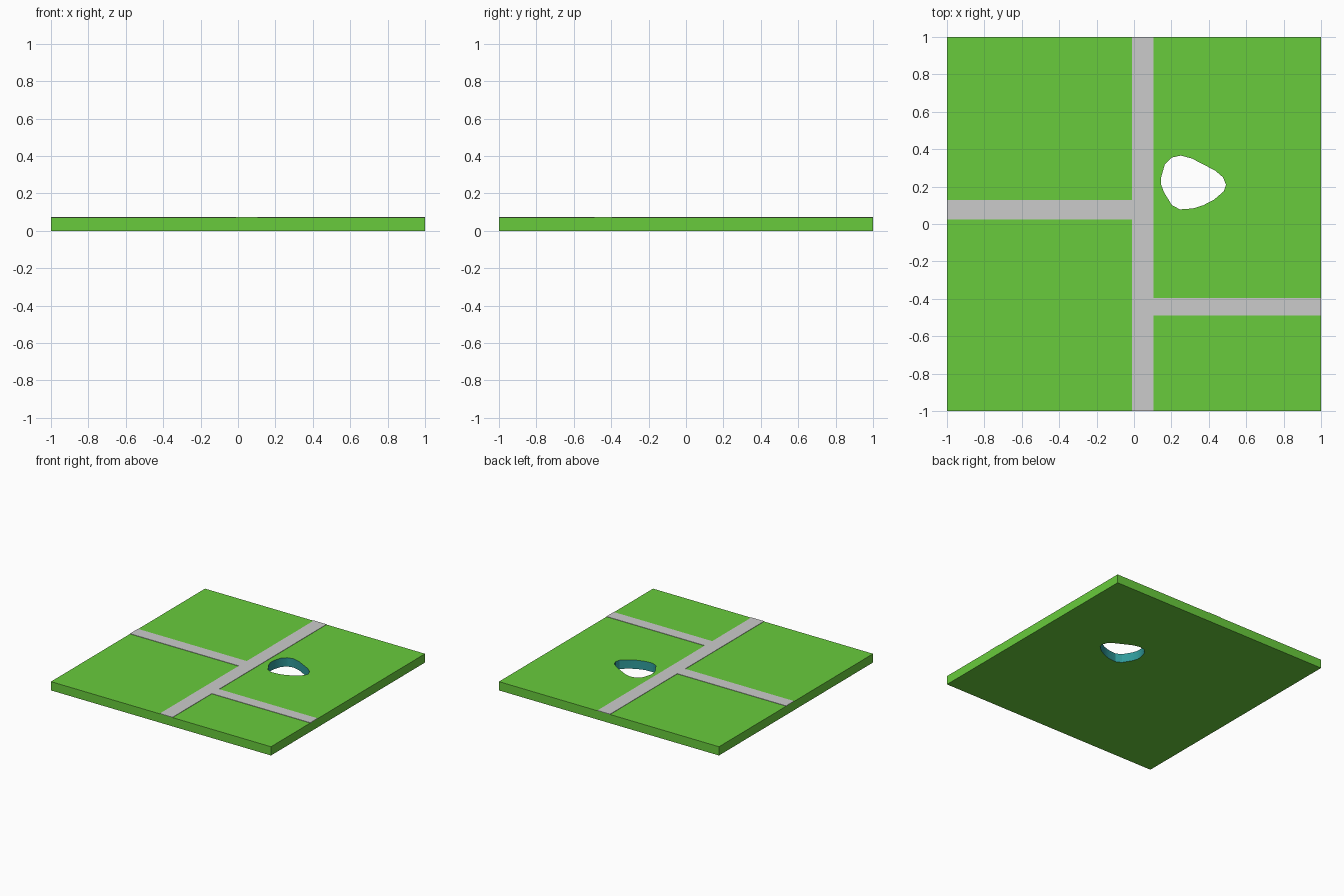
import bpy, bmesh

if "Cube" in bpy.data.objects:
    bpy.data.objects.remove(bpy.data.objects["Cube"])

TOP = 0.072      # lawn height
PATH_TOP = 0.075 # paths sit just above the lawn


def material(name, rgb):
    m = bpy.data.materials.new(name)
    m.diffuse_color = (*rgb, 1)
    m.use_nodes = True
    m.node_tree.nodes["Principled BSDF"].inputs["Base Color"].default_value = m.diffuse_color
    return m


def add_object(name, bm, mats=()):
    me = bpy.data.meshes.new(name)
    bm.to_mesh(me)
    bm.free()
    for m in mats:
        me.materials.append(m)
    ob = bpy.data.objects.new(name, me)
    bpy.context.collection.objects.link(ob)
    return ob


def loop(bm, pts):
    vs = [bm.verts.new((x, y, 0)) for x, y in pts]
    return [bm.edges.new((a, b)) for a, b in zip(vs, vs[1:] + vs[:1])]


def path(name, x0, x1, y0, y1):
    bm = bmesh.new()
    bmesh.ops.create_cube(bm, size=1)
    z0 = TOP - 0.004
    for v in bm.verts:
        v.co = (x1 if v.co.x > 0 else x0,
                y1 if v.co.y > 0 else y0,
                PATH_TOP if v.co.z > 0 else z0)
    return add_object(name, bm)


grass = material("grass_green", (0.14, 0.60, 0.045))
teal = material("pond_teal", (0.03, 0.33, 0.33))

# Square lawn slab with a rounded pond opening through it
square = [(-1, -1), (1, -1), (1, 1), (-1, 1)]
pond = [(.145, .25), (.165, .32), (.20, .355), (.25, .366), (.31, .35),
        (.433, .286), (.476, .25), (.492, .21), (.48, .175), (.428, .13),
        (.37, .10), (.315, .083), (.246, .078), (.203, .10), (.16, .17),
        (.145, .21)]
bm = bmesh.new()
edges = loop(bm, square) + loop(bm, pond)
bmesh.ops.triangle_fill(bm, use_beauty=True, edges=edges, normal=(0, 0, 1))
ext = bmesh.ops.extrude_face_region(bm, geom=bm.faces[:], use_keep_orig=True)
for v in ext["geom"]:
    if isinstance(v, bmesh.types.BMVert):
        v.co.z = TOP
bmesh.ops.recalc_face_normals(bm, faces=bm.faces)

# Pond walls are teal and smooth
bm.normal_update()
for f in bm.faces:
    c = f.calc_center_median()
    if abs(f.normal.z) < 0.5 and max(abs(c.x), abs(c.y)) < 0.9:
        f.material_index = 1
lawn = add_object("lawn", bm, (grass, teal))
bpy.context.view_layer.objects.active = lawn
lawn.select_set(True)
bpy.ops.object.shade_smooth_by_angle()

# Grey paths
path("main_path", -0.01, 0.105, -1, 1)
path("left_path", -1, -0.01, 0.025, 0.128)
path("right_path", 0.105, 1, -0.49, -0.395)
